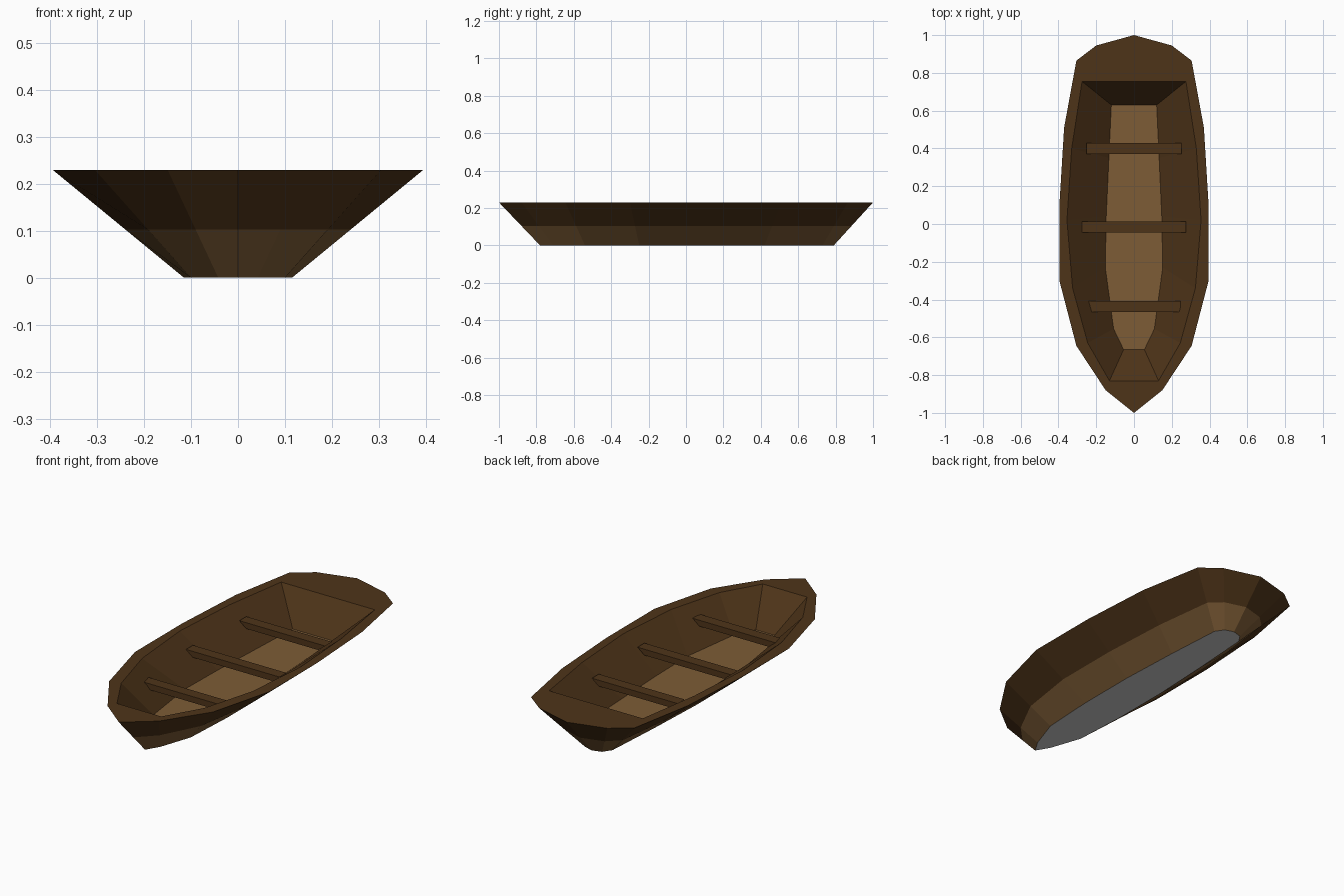
import bpy, bmesh

if "Cube" in bpy.data.objects:
    bpy.data.objects.remove(bpy.data.objects["Cube"])


def material(name, rgb):
    m = bpy.data.materials.new(name)
    m.diffuse_color = (*rgb, 1)
    m.use_nodes = True
    m.node_tree.nodes["Principled BSDF"].inputs["Base Color"].default_value = m.diffuse_color
    return m


DARK = material("dark_wood", (0.076, 0.034, 0.0095))
LIGHT = material("light_wood", (0.205, 0.107, 0.037))
GREY = None

# Half outlines (x, y) from stern to bow; every ring has the same columns
KEEL = [(0, .79), (.05, .775), (.08, .73), (.1, .42), (.115, .08),
        (.115, -.25), (.1, -.54), (.042, -.71), (0, -.78)]
RIM = [(0, 1), (.2, .945), (.305, .865), (.37, .51), (.395, .1),
       (.395, -.3), (.305, -.645), (.15, -.88), (0, -1)]
INNER = [(0, .755), (.14, .755), (.275, .755), (.33, .4), (.355, .02),
         (.325, -.34), (.245, -.63), (.13, -.83), (0, -.83)]
FLOOR = [(0, .63), (.06, .63), (.12, .63), (.133, .35), (.147, .04),
         (.152, -.23), (.108, -.555), (.055, -.665), (0, -.665)]
RIM_Z, CHINE_Z, FLOOR_Z = 0.23, 0.103, 0.07
t = CHINE_Z / RIM_Z
CHINE = [(a + (c - a) * t, b + (d - b) * t) for (a, b), (c, d) in zip(KEEL, RIM)]


def finish(name, bm, mats):
    me = bpy.data.meshes.new(name)
    bmesh.ops.recalc_face_normals(bm, faces=bm.faces)
    bm.to_mesh(me)
    bm.free()
    for m in mats:
        me.materials.append(m)
    ob = bpy.data.objects.new(name, me)
    bpy.context.collection.objects.link(ob)
    return ob


def ring(bm, half, z):
    """Closed loop of vertices: half outline plus its mirror image."""
    pts = half + [(-x, y) for x, y in half[-2:0:-1]]
    return [bm.verts.new((x, y, z)) for x, y in pts]


# Hull: bottom, two strakes, gunwale, inner wall and floor as one closed shell
bm = bmesh.new()
rings = [ring(bm, h, z) for h, z in ((KEEL, 0), (CHINE, CHINE_Z), (RIM, RIM_Z),
                                     (INNER, RIM_Z), (FLOOR, FLOOR_Z))]
bm.faces.new(rings[0]).material_index = 2
bm.faces.new(rings[-1]).material_index = 1
for row, mat in enumerate((1, 0, 0, 0)):
    lo, hi = rings[row], rings[row + 1]
    for i in range(len(lo)):
        j = (i + 1) % len(lo)
        bm.faces.new((lo[i], lo[j], hi[j], hi[i])).material_index = mat
finish("hull", bm, (DARK, LIGHT, GREY))

# Seats: planks with ends slanted to follow the hull sides
for name, y, half_w in (("rear_seat", .4, .252), ("middle_seat", -.015, .275),
                        ("front_seat", -.437, .247)):
    bm = bmesh.new()
    bmesh.ops.create_cube(bm, size=2)
    for v in bm.verts:
        w = half_w if v.co.z > 0 else half_w - .04
        v.co = (v.co.x * w, y + v.co.y * .029, .178 if v.co.z > 0 else .146)
    finish(name, bm, (DARK,))
